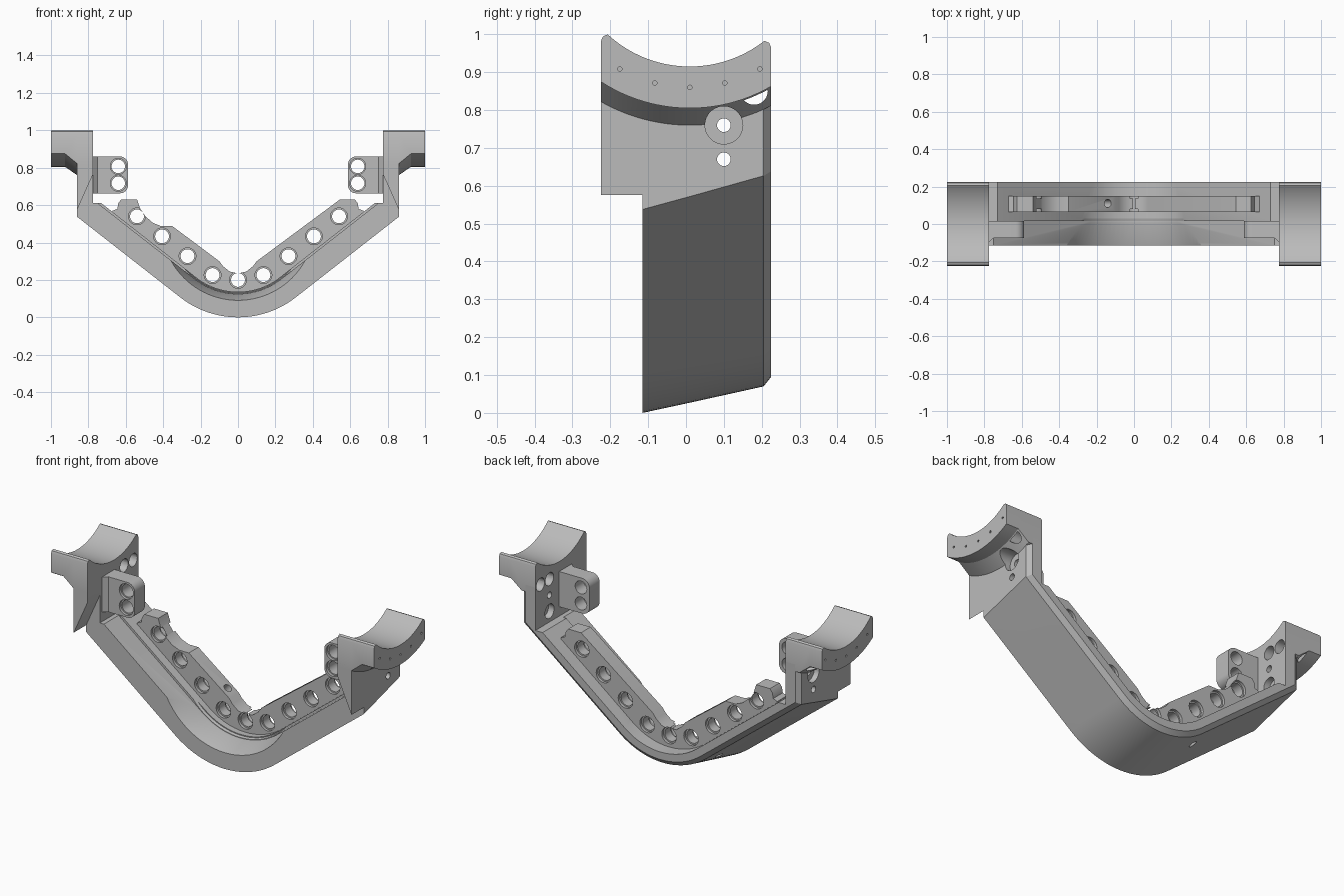
import bpy, bmesh
from math import sin, cos, tan, radians, pi, sqrt
from mathutils import Vector

if "Cube" in bpy.data.objects:
    bpy.data.objects.remove(bpy.data.objects["Cube"], do_unlink=True)

grey = bpy.data.materials.new("machined grey")
grey.use_nodes = True
grey.diffuse_color = (0.5, 0.5, 0.5, 1)
grey.node_tree.nodes["Principled BSDF"].inputs["Base Color"].default_value = (0.5, 0.5, 0.5, 1)

SLOPE = radians(38)      # rise of each arm
BEND_Z = 0.5             # centre height of the bend
FACE, INNER = 0.86, 0.775  # outer and inner x of the uprights


def finish(bm, name):
    bmesh.ops.remove_doubles(bm, verts=bm.verts, dist=1e-5)
    bmesh.ops.recalc_face_normals(bm, faces=bm.faces)
    mesh = bpy.data.meshes.new(name)
    bm.to_mesh(mesh)
    bm.free()
    mesh.materials.append(grey)
    obj = bpy.data.objects.new(name, mesh)
    bpy.context.collection.objects.link(obj)
    return obj


def loft(name, rings):
    """Closed solid through matching rings of points."""
    bm = bmesh.new()
    loops = [[bm.verts.new(p) for p in ring] for ring in rings]
    n = len(loops[0])
    for a, b in zip(loops, loops[1:]):
        for i in range(n):
            j = (i + 1) % n
            bm.faces.new((a[i], a[j], b[j], b[i]))
    bm.faces.new(loops[0])
    bm.faces.new(loops[-1])
    return finish(bm, name)


def plate(name, outline, y0, y1):
    return loft(name, [[(x, y, z) for x, z in outline] for y in (y0, y1)])


def rod(start, end, r1, r2=None, segments=28):
    return Vector(start), Vector(end), r1, r2 or r1, segments


def smooth(obj):
    bpy.ops.object.select_all(action='DESELECT')
    obj.select_set(True)
    bpy.context.view_layer.objects.active = obj
    bpy.ops.object.shade_smooth_by_angle(angle=radians(28))


def cut(obj, rods):
    """Subtract round holes and cones, then shade."""
    bm = bmesh.new()
    for start, end, r1, r2, segments in rods:
        axis = end - start
        mat = axis.to_track_quat('Z', 'Y').to_matrix().to_4x4()
        mat.translation = (start + end) / 2
        bmesh.ops.create_cone(bm, cap_ends=True, segments=segments, radius1=r1,
                              radius2=r2, depth=axis.length, matrix=mat)
    cutter = finish(bm, "hole_cutter")
    cutter.hide_render = True
    mod = obj.modifiers.new("holes", 'BOOLEAN')
    mod.operation, mod.solver, mod.object = 'DIFFERENCE', 'EXACT', cutter
    mod.use_self = True
    bpy.context.view_layer.objects.active = obj
    bpy.ops.object.modifier_apply(modifier=mod.name)
    bpy.data.objects.remove(cutter, do_unlink=True)
    smooth(obj)


def bend(r, n=20):
    """Arc of the bend from left to right."""
    angles = [SLOPE * (2 * i / n - 1) for i in range(n + 1)]
    return [(r * sin(a), BEND_Z - r * cos(a)) for a in angles]


def arm_z(r, x):
    return BEND_Z - r / cos(SLOPE) + x * tan(SLOPE)


def frame_ring(y, inset, thick, face):
    """Section outline of the bent channel with both uprights."""
    r, ri, shelf, top = 0.5 - inset, 0.5 - thick, 0.61, 0.85
    clip = (shelf - BEND_Z + ri / cos(SLOPE)) / tan(SLOPE)
    corner = arm_z(r, face)
    pts = [(-face, top), (-face, corner)] + bend(r) + [(face, corner), (face, top)]
    pts += [(INNER, top), (INNER, shelf), (clip, shelf)] + bend(ri)[::-1]
    pts += [(-clip, shelf), (-INNER, shelf), (-INNER, top)]
    return [(x, y, z) for x, z in pts]


# Bent frame, tapering toward the back, with a stepped floor
frame = loft("bent_frame", [
    frame_ring(-0.115, 0, 0.125, FACE), frame_ring(0.015, 0.028, 0.125, FACE),
    frame_ring(0.015, 0.028, 0.137, FACE), frame_ring(0.205, 0.07, 0.137, FACE),
    frame_ring(0.225, 0.095, 0.137, FACE - 0.025)])


def upright_holes(s):
    return [rod((s * 0.7, 0.1, 0.76), (s * 1.1, 0.1, 0.76), 0.018),
            rod((s * 0.83, 0.1, 0.76), (s * 0.96, 0.1, 0.76), 0.05),
            rod((s * 0.7, 0.1, 0.67), (s * 1.1, 0.1, 0.67), 0.018),
            rod((s * 0.7, 0.1, 0.67), (s * 0.81, 0.1, 0.67), 0.04),
            rod((s * 0.7, 0.1, 0.85), (s * 0.92, 0.1, 0.85), 0.036),
            rod((s * 0.7, 0.18, 0.85), (s * 0.92, 0.18, 0.85), 0.036)]


# Slanted drain hole through rib and floor
mid, direction = Vector((-0.14, 0.11, 0.33)), Vector((sin(SLOPE), 0, cos(SLOPE)))
drain = rod(mid - direction * 0.5, mid + direction * 0.08, 0.022)
scoop = rod((0, -0.125, BEND_Z), (0, 0.03, BEND_Z), 0.412, 0.368, 96)
cut(frame, upright_holes(1) + upright_holes(-1) + [scoop, drain])

# Perforated rib standing on the floor
right_top = [(0.64, 0.61), (0.625, 0.63), (0.545, 0.63), (0.1, 0.3), (0.08, 0.273), (0.045, 0.245)]
left_top = [(-0.045, 0.245), (-0.08, 0.273), (-0.1, 0.3), (-0.35, 0.487), (-0.41, 0.487),
            (-0.455, 0.505), (-0.495, 0.54), (-0.525, 0.585), (-0.54, 0.63),
            (-0.625, 0.63), (-0.64, 0.61)]
foot = 0.38
base = [(-0.67, arm_z(foot, 0.67))] + bend(foot) + [(0.67, arm_z(foot, 0.67))]
ends = [(0.67, 0.57), (0.645, 0.58)]
rib = plate("perforated_rib", base + ends + right_top + [(0, 0.235)] + left_top
            + [(-x, z) for x, z in ends[::-1]], 0.065, 0.15)
rib_holes = [drain]
for x, z in [(0, 0.2), (0.136, 0.226), (0.27, 0.327), (0.406, 0.433), (0.54, 0.54)]:
    for s in ((1, -1) if x else (1,)):
        rib_holes.append(rod((s * x, 0, z), (s * x, 0.3, z), 0.037))
        rib_holes.append(rod((s * x, 0, z), (s * x, 0.08, z), 0.045))
        rib_holes.append(rod((s * x, 0.135, z), (s * x, 0.3, z), 0.045))
cut(rib, rib_holes)

# Saddle section: concave top arc, concentric bottom arc, rounded tips
MID_Y, MID_Z, TOP_R = 0.01, 1.235, 0.32


def arc_z(y, r):
    return MID_Z - sqrt(r * r - (y - MID_Y) ** 2)


def saddle_ring(x, r):
    lo, hi, tip, n = -0.225, 0.225, 0.018, 24
    steps = [i / n for i in range(n + 1)]
    under = [lo + (hi - lo) * t for t in steps]
    over = [hi - tip + (lo - hi + 2 * tip) * t for t in steps]
    pts = [(y, arc_z(y, r)) for y in under]
    pts += [(hi, arc_z(hi - tip, TOP_R) - tip), (hi - tip * 0.3, arc_z(hi - tip, TOP_R) - tip * 0.3)]
    pts += [(y, arc_z(y, TOP_R)) for y in over]
    pts += [(lo + tip * 0.3, arc_z(lo + tip, TOP_R) - tip * 0.3), (lo, arc_z(lo + tip, TOP_R) - tip)]
    return [(x, y, z) for y, z in pts]


def lug_outline(s):
    x0, x1, z0, z1, r = 0.587, 0.78, 0.663, 0.86, 0.045
    pts = [(x1, z0), (x1, z1)]
    for zc, start in ((z1 - r, pi / 2), (z0 + r, pi)):
        for i in range(9):
            a = start + pi / 2 * i / 8
            pts.append((x0 + r + r * cos(a), zc + r * sin(a)))
    return [(s * x, z) for x, z in pts]


for s, side in ((1, "left"), (-1, "right")):
    # Saddle with chamfered shoulder and pin holes in its end
    saddle = loft(side + "_saddle", [saddle_ring(s * x, r) for x, r in
                  ((INNER, 0.475), (FACE, 0.475), (0.925, 0.43), (1.0, 0.43))])
    pins = []
    for k in range(-2, 3):
        y = MID_Y + 0.0925 * k
        z = arc_z(y, 0.375)
        pins.append(rod((s * 0.96, y, z), (s * 1.05, y, z), 0.006, segments=10))
    cut(saddle, upright_holes(s) + pins)

    # Tapered flap in front of the upright
    flap = [(FACE, 0.575), (INNER, 0.765), (INNER, 0.85), (FACE, 0.85)]
    smooth(plate(side + "_flap", [(s * x, z) for x, z in flap], -0.225, -0.11))

    # Two-hole lug with a small foot against the upright
    lug = plate(side + "_lug", lug_outline(s), -0.075, 0.015)
    bores = []
    for z in (0.807, 0.717):
        bores.append(rod((s * 0.64, -0.2, z), (s * 0.64, 0.2, z), 0.036))
        bores.append(rod((s * 0.64, -0.2, z), (s * 0.64, -0.06, z), 0.043))
    cut(lug, bores)
    wedge = [(0.745, -0.07), (0.78, -0.1), (0.78, 0.0), (0.745, 0.0)]
    smooth(loft(side + "_lug_foot", [[(s * x, y, z) for x, y in wedge] for z in (0.663, 0.86)]))
